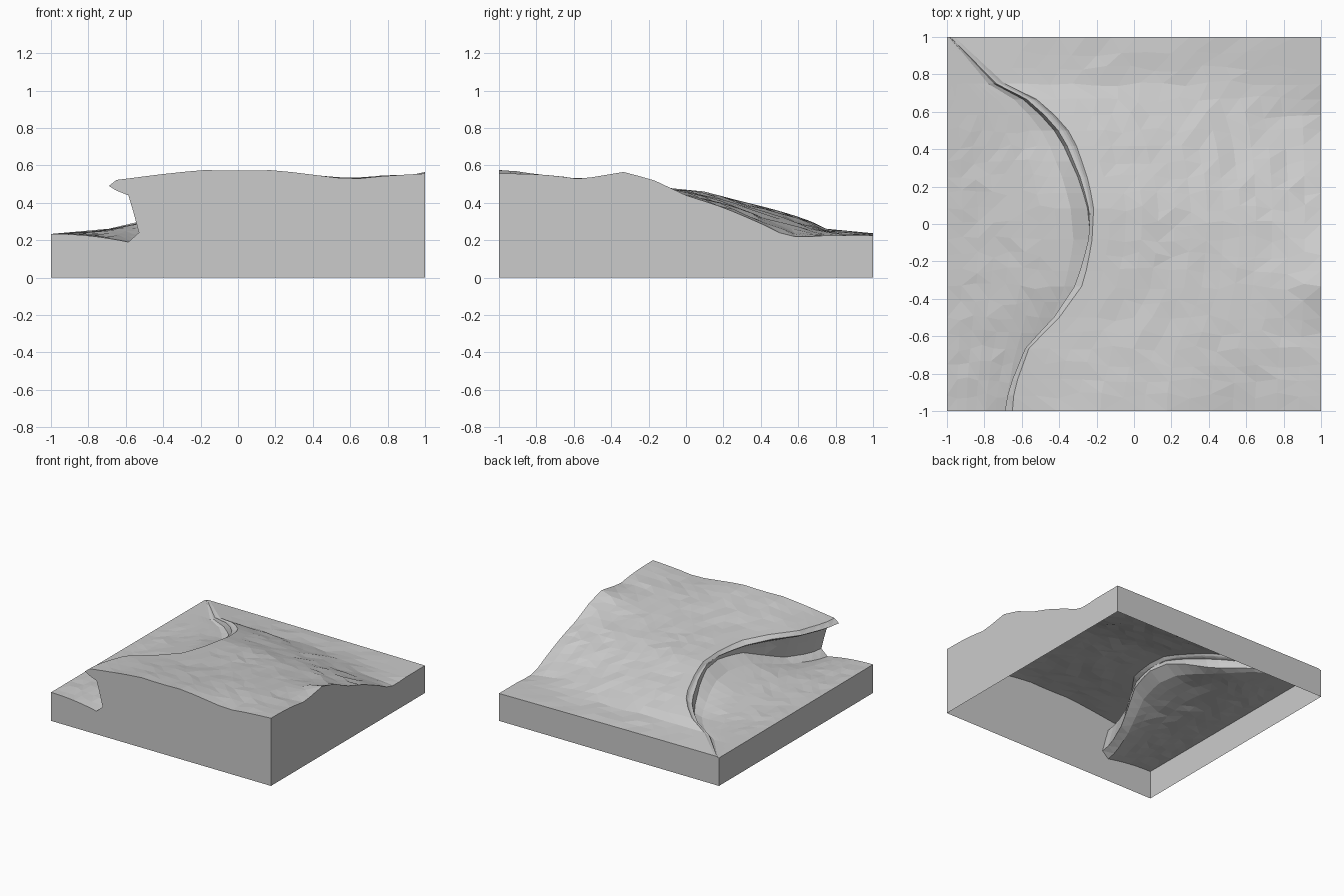
import bpy, bmesh, random

random.seed(4)
cube = bpy.data.objects.get("Cube")
if cube:
    bpy.data.objects.remove(cube)


def mix(a, b, t):
    return a + (b - a) * t


def sample(table, key):
    """Linear lookup in rows sorted by their first value."""
    for a, b in zip(table, table[1:]):
        if key <= b[0]:
            t = (key - a[0]) / (b[0] - a[0])
            return [mix(p, q, t) for p, q in zip(a[1:], b[1:])]
    return list(table[-1][1:])


# Breaking crest from front to back:
# y, foot x, foot z, lip x, lip z, shoulder x, shoulder z, hollow z
CREST = [
    (-1.0, -.53, .24, -.69, .49, -.65, .522, .19),
    (-.88, -.51, .24, -.67, .49, -.64, .522, .20),
    (-.66, -.43, .27, -.58, .49, -.56, .52, .235),
    (-.50, -.36, .33, -.43, .48, -.40, .51, .28),
    (-.32, -.28, .40, -.31, .465, -.27, .495, .335),
    (-.10, -.23, .42, -.245, .455, -.225, .48, .35),
    (.10, -.25, .41, -.23, .44, -.215, .46, .34),
    (.25, -.30, .355, -.265, .405, -.25, .42, .30),
    (.47, -.40, .26, -.34, .35, -.325, .365, .24),
    (.65, -.56, .245, -.50, .30, -.485, .31, .23),
    (.74, -.74, .235, -.70, .255, -.68, .262, .225),
    (1.0, -.985, .234, -.975, .236, -.96, .237, .232),
]
# Height of the open swell (y, z), then of its right edge and front edge
SWELL = [(-1, .55), (-.57, .53), (-.33, .50), (0, .44), (.2, .375),
         (.4, .29), (.6, .225), (1, .225)]
RIGHT = [(-1, .556), (-.8, .548), (-.57, .525), (-.33, .565), (-.17, .52),
         (0, .44), (.2, .375), (.4, .29), (.5, .24), (.6, .215),
         (.75, .225), (1, .225)]
FRONT = [(-.7, .52), (-.65, .522), (-.35, .56), (-.18, .575), (0, .57),
         (.2, .575), (.4, .55), (.6, .525), (.8, .545), (1, .556)]
# Hollow wall of the wave, as fractions from the foot to the lip (x, z)
WALL = [(0, 0), (.2, .48), (.35, .8), (.75, .9), (1, 1)]
ROWS, FLOOR, BACK = 24, 8, 14


def section(y):
    """One slice of water across x: floor, hollow, lip and back of the wave."""
    fx, fz, lx, lz, sx, sz, hollow = sample(CREST, y)
    edge = .23 + .004 * (1 - y) / 2
    hx = mix(fx, -1, .12)
    pts = []
    for i in range(FLOOR + 1):
        t = i / FLOOR
        pts.append((mix(-1, hx, t), mix(edge, hollow, t ** 2)))
    pts += [(mix(fx, lx, u), mix(fz, lz, v)) for u, v in WALL]
    swell, right = sample(SWELL, y)[0], sample(RIGHT, y)[0]
    fade = max(0, 1 - (y + 1) / .45)
    for i in range(BACK + 1):
        t = i / BACK
        x = mix(sx, 1, t)
        z = mix(sz, swell, t ** 1.5) + (right - swell) * t ** 6
        pts.append((x, mix(z, sample(FRONT, x)[0], fade)))
    return pts


# Faceted water surface
bm = bmesh.new()
grid = []
for r in range(ROWS + 1):
    y = -1 + 2 * r / ROWS
    pts = section(y)
    row = []
    for c, (x, z) in enumerate(pts):
        open_floor = 0 < c < FLOOR - 1 and r < ROWS - 5
        open_back = FLOOR + 7 < c < len(pts) - 1
        dy = 0
        if 0 < r < ROWS and (open_floor or open_back):
            z += random.uniform(-.004, .004)
            dy = random.uniform(-.02, .02)
        row.append(bm.verts.new((x, y + dy, z)))
    grid.append(row)
for a, b in zip(grid, grid[1:]):
    for c in range(len(a) - 1):
        bm.faces.new((a[c], a[c + 1], b[c + 1], b[c]))
bmesh.ops.triangulate(bm, faces=bm.faces[:], quad_method='BEAUTY')

# Flat cut sides, open underneath
corner = {(sx, sy): bm.verts.new((sx, sy, 0)) for sx in (-1, 1) for sy in (-1, 1)}
left = [row[0] for row in grid]
right = [row[-1] for row in grid]
bm.faces.new([corner[-1, -1], corner[1, -1]] + grid[0][::-1])
bm.faces.new([corner[1, 1], corner[-1, 1]] + grid[-1])
bm.faces.new([corner[1, -1], corner[1, 1]] + right[::-1])
bm.faces.new([corner[-1, 1], corner[-1, -1]] + left)

mesh = bpy.data.meshes.new("wave_block")
bm.to_mesh(mesh)
bm.free()

# Plain grey material
grey = bpy.data.materials.new("light grey")
grey.use_nodes = True
color = (.6, .6, .6, 1)
grey.diffuse_color = color
grey.node_tree.nodes["Principled BSDF"].inputs["Base Color"].default_value = color
mesh.materials.append(grey)

wave = bpy.data.objects.new("wave_block", mesh)
bpy.context.collection.objects.link(wave)
